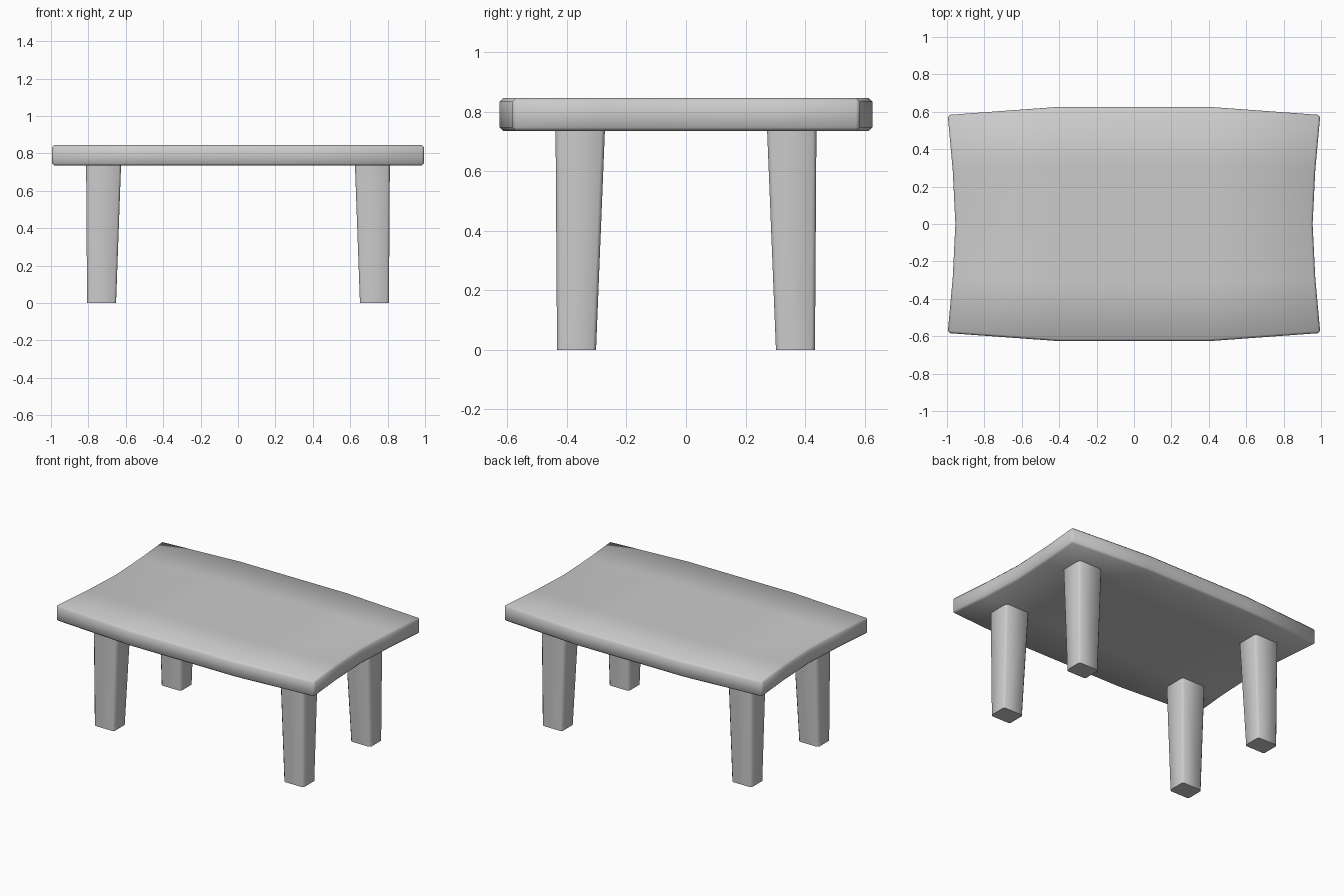
import bpy, bmesh, math

if "Cube" in bpy.data.objects:
    bpy.data.objects.remove(bpy.data.objects["Cube"])


def make_object(name, bm):
    bmesh.ops.recalc_face_normals(bm, faces=bm.faces)
    mesh = bpy.data.meshes.new(name)
    bm.to_mesh(mesh)
    bm.free()
    obj = bpy.data.objects.new(name, mesh)
    bpy.context.collection.objects.link(obj)
    bpy.ops.object.select_all(action='DESELECT')
    obj.select_set(True)
    bpy.context.view_layer.objects.active = obj
    bpy.ops.object.shade_smooth_by_angle(angle=math.radians(65))
    return obj


# Table top: coarse grid with bowed long sides and pinched ends
Z_LOW, Z_HIGH = 0.735, 0.845
xs = [-1, -0.405, 0.405, 1]
ys = [-1, -0.5, 0, 0.5, 1]
bm = bmesh.new()
rows = []
for v in ys:
    row = []
    for u in xs:
        end = abs(u) == 1
        x = math.copysign(0.955 + 0.041 * abs(v) ** 1.5, u) if end else u
        y = v * (0.583 if end else 0.626)
        row.append(bm.verts.new((x, y, Z_LOW)))
    rows.append(row)
for j in range(len(ys) - 1):
    for i in range(len(xs) - 1):
        bm.faces.new((rows[j][i], rows[j][i + 1], rows[j + 1][i + 1], rows[j + 1][i]))
base = list(bm.faces)
ext = bmesh.ops.extrude_face_region(bm, geom=base, use_keep_orig=True)
for g in ext["geom"]:
    if isinstance(g, bmesh.types.BMVert):
        g.co.z = Z_HIGH
bmesh.ops.recalc_face_normals(bm, faces=bm.faces)
sharp = [e for e in bm.edges if e.calc_face_angle(0) > math.radians(50)]
bmesh.ops.bevel(bm, geom=sharp, offset=0.012, segments=1, profile=0.5, affect='EDGES')
make_object("table_top", bm)

# Legs: one tapered post with softened upright edges, mirrored to four corners
bm = bmesh.new()
bmesh.ops.create_cube(bm, size=1)
for v in bm.verts:
    top, outer_x, outer_y = v.co.z > 0, v.co.x > 0, v.co.y > 0
    if top:
        v.co = (0.812 if outer_x else 0.625, 0.438 if outer_y else 0.272, Z_LOW + 0.01)
    else:
        v.co = (0.807 if outer_x else 0.652, 0.433 if outer_y else 0.302, 0)
upright = [e for e in bm.edges if abs(e.verts[0].co.z - e.verts[1].co.z) > 0.1]
bmesh.ops.bevel(bm, geom=upright, offset=0.012, segments=1, profile=0.5, affect='EDGES')
legs = make_object("legs", bm)
mirror = legs.modifiers.new("four_corners", 'MIRROR')
mirror.use_axis = (True, True, False)
